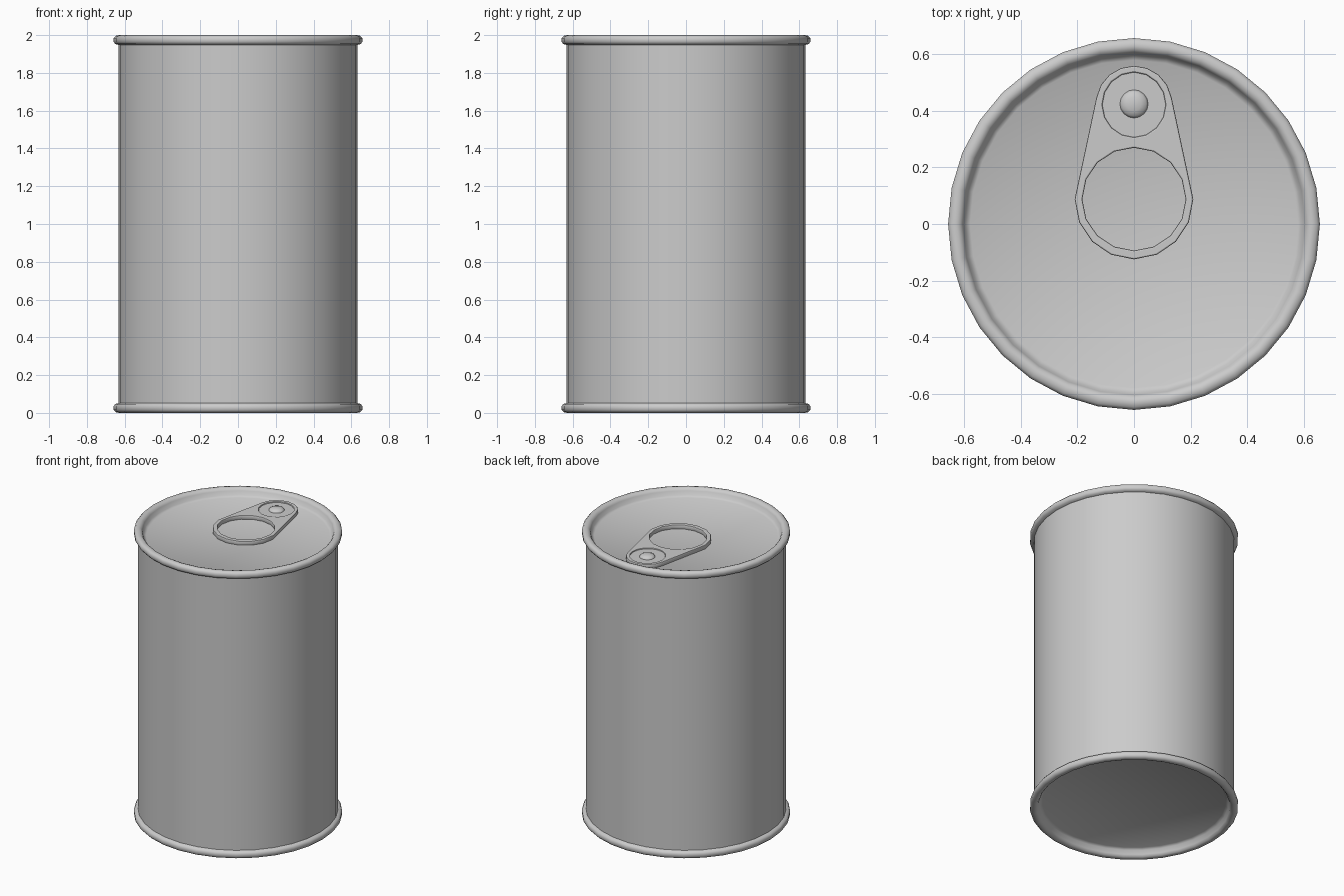
import bpy
import bmesh
from math import sin, cos, pi, radians

cube = bpy.data.objects.get("Cube")
if cube:
    bpy.data.objects.remove(cube, do_unlink=True)

# Single bare metal colour
metal = bpy.data.materials.new("grey_metal")
metal.use_nodes = True
GREY = (0.6, 0.6, 0.6, 1)
metal.diffuse_color = GREY
metal.node_tree.nodes["Principled BSDF"].inputs["Base Color"].default_value = GREY


def finish(obj, angle=40):
    bpy.ops.object.select_all(action='DESELECT')
    obj.select_set(True)
    bpy.context.view_layer.objects.active = obj
    bpy.ops.object.shade_smooth_by_angle(angle=radians(angle))


def lathe(name, profile, sides, center=(0, 0), angle=40):
    """Spin a (radius, z) profile; a zero radius closes to a point."""
    bm = bmesh.new()
    rings = []
    for r, z in profile:
        count = sides if r else 1
        rings.append([bm.verts.new((r * cos(2 * pi * i / sides),
                                    r * sin(2 * pi * i / sides), z))
                      for i in range(count)])
    for a, b in zip(rings, rings[1:]):
        for i in range(sides):
            j = (i + 1) % sides
            corners = [a[i % len(a)], a[j % len(a)], b[j % len(b)], b[i % len(b)]]
            bm.faces.new(list(dict.fromkeys(corners)))
    bmesh.ops.recalc_face_normals(bm, faces=bm.faces)
    mesh = bpy.data.meshes.new(name)
    bm.to_mesh(mesh)
    bm.free()
    mesh.materials.append(metal)
    obj = bpy.data.objects.new(name, mesh)
    obj.location = (*center, 0)
    bpy.context.collection.objects.link(obj)
    finish(obj, angle)
    return obj


def arc(cy, rx, ry, start, end, steps):
    return [(rx * cos(radians(start + (end - start) * i / steps)),
             cy + ry * sin(radians(start + (end - start) * i / steps)))
            for i in range(steps + 1)]


# Can: recessed end, rolled rim and wall, mirrored about mid height
half = [(0, 0.055), (0.58, 0.055), (0.597, 0.045), (0.605, 0.018),
        (0.615, 0.005), (0.63, 0), (0.648, 0.004), (0.658, 0.015),
        (0.658, 0.035), (0.65, 0.047), (0.633, 0.052)]
lathe("can_body", half + [(r, 2 - z) for r, z in reversed(half)], 32, angle=50)

# Pull tab: tapered outline with a finger hole and a rivet hole
BEVEL = 0.005
RIVET_Y, FINGER_Y = 0.425, 0.088
outline = (arc(FINGER_Y, 0.21, 0.213, 180, 360, 8)
           + arc(RIVET_Y, 0.135, 0.135, 10, 170, 8))
finger_hole = arc(FINGER_Y, 0.183, 0.182, 0, 360, 16)[:-1]
rivet_hole = arc(RIVET_Y - 0.003, 0.112, 0.115, 0, 360, 16)[:-1]

curve = bpy.data.curves.new("pull_tab", 'CURVE')
curve.dimensions = '2D'
curve.fill_mode = 'BOTH'
curve.extrude = 0.01
curve.bevel_depth = BEVEL
curve.bevel_resolution = 1
curve.offset = -BEVEL
for points in (outline, finger_hole, rivet_hole):
    spline = curve.splines.new('POLY')
    spline.points.add(len(points) - 1)
    for p, (x, y) in zip(spline.points, points):
        p.co = (x, y, 0, 1)
    spline.use_cyclic_u = True
curve.materials.append(metal)
tab = bpy.data.objects.new("pull_tab", curve)
tab.location.z = 1.96
bpy.context.collection.objects.link(tab)
bpy.ops.object.select_all(action='DESELECT')
tab.select_set(True)
bpy.context.view_layer.objects.active = tab
bpy.ops.object.convert(target='MESH')
finish(bpy.context.view_layer.objects.active)

# Plate inside the small hole, and the domed rivet on it
lathe("rivet_plate", [(0, 1.945), (0.115, 1.945), (0.115, 1.967), (0, 1.967)],
      16, (0, RIVET_Y - 0.003))
lathe("rivet", [(0, 1.95), (0.05, 1.95), (0.05, 1.968), (0.043, 1.977),
                (0.025, 1.984), (0, 1.986)], 16, (0, RIVET_Y))
